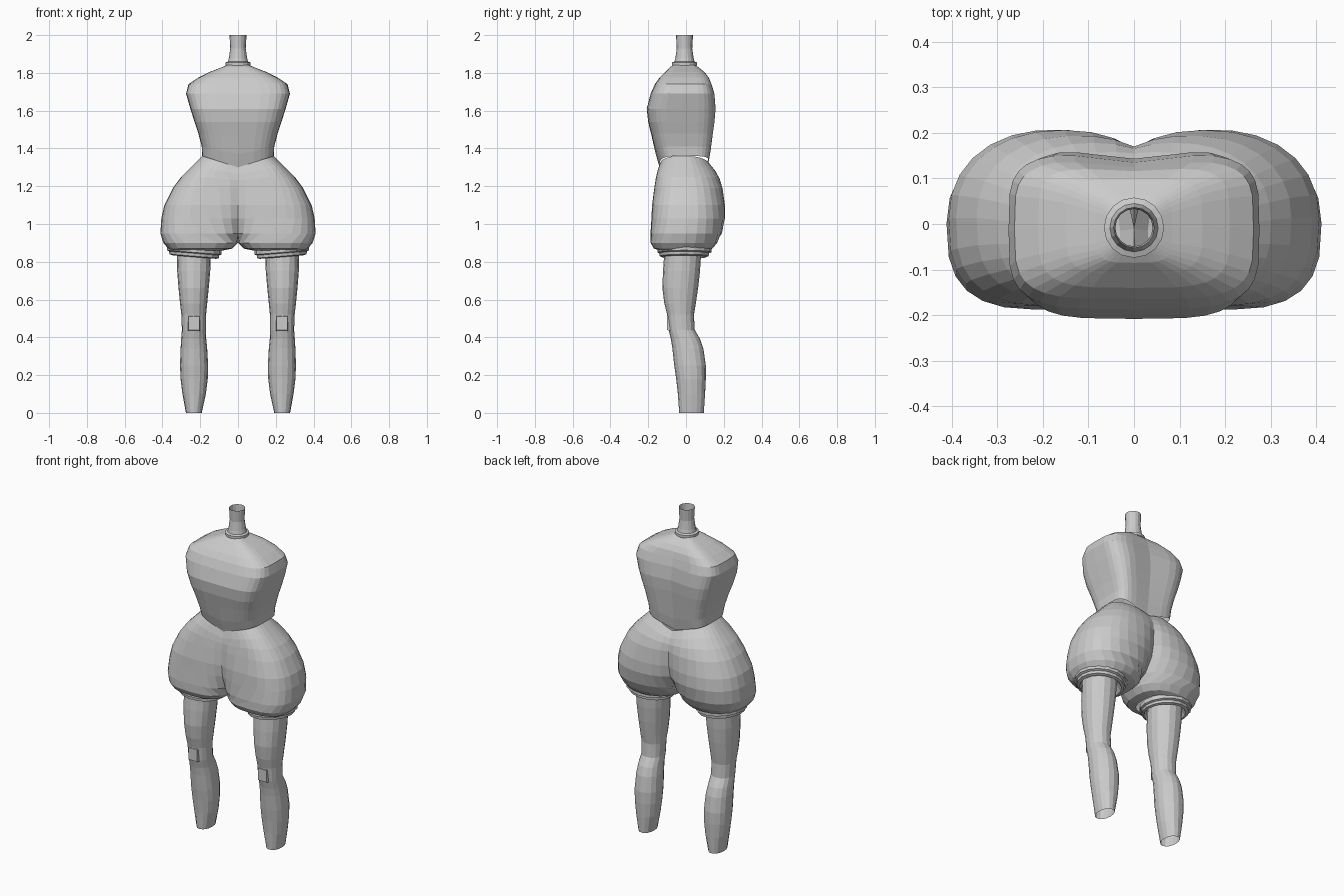
import bpy, bmesh, math

cube = bpy.data.objects.get("Cube")
if cube:
    bpy.data.objects.remove(cube, do_unlink=True)

grey = bpy.data.materials.new("plain grey")
grey.use_nodes = True
COLOUR = (0.6, 0.6, 0.6, 1)
grey.diffuse_color = COLOUR
grey.node_tree.nodes["Principled BSDF"].inputs["Base Color"].default_value = COLOUR


def half_ring(inner, outer, front, back, power_front, power_back, steps):
    """Superellipse outline, cut off where it would cross the middle plane."""
    cx, r = (inner + outer) / 2, (outer - inner) / 2
    cy, depth = (front + back) / 2, (back - front) / 2
    points = []
    for side, power in ((-1, power_front), (1, power_back)):
        end = math.acos(-min(1, max(0, cx / r)) ** (power / 2))
        arc = []
        for i in range(steps + 1):
            a = end * i / steps
            c, s = math.cos(a), abs(math.sin(a))
            x = cx + r * math.copysign(abs(c) ** (2 / power), c)
            arc.append((max(0, x), cy + side * depth * s ** (2 / power)))
        points += arc[::-1] if side < 0 else arc[1:]
    return points


def finish(name, bm):
    bmesh.ops.remove_doubles(bm, verts=bm.verts, dist=0.0005)
    bmesh.ops.recalc_face_normals(bm, faces=bm.faces)
    mesh = bpy.data.meshes.new(name)
    bm.to_mesh(mesh)
    bm.free()
    mesh.materials.append(grey)
    obj = bpy.data.objects.new(name, mesh)
    bpy.context.collection.objects.link(obj)
    mirror = obj.modifiers.new("mirror", 'MIRROR')
    mirror.merge_threshold = 0.001
    return obj


def loft(name, rows, power_front=2, power_back=2, steps=8, shape=None):
    """Skin rows of (z, inner x, outer x, front y, back y), mirrored in x."""
    bm = bmesh.new()
    rings = []
    for z, inner, outer, front, back in rows:
        ring = []
        for x, y in half_ring(inner, outer, front, back, power_front, power_back, steps):
            co = shape(x, y, z) if shape else (x, y, z)
            ring.append(bm.verts.new(co))
        rings.append(ring)
    for low, high in zip(rings, rings[1:]):
        for i in range(len(low) - 1):
            bm.faces.new((low[i], low[i + 1], high[i + 1], high[i]))
    return finish(name, bm)


def waist_v(x, y, z):
    """Drop the waistline to a point in the middle."""
    dip = 0.06 * max(0, 1 - abs(z - 1.36) / 0.16)
    return x, y, z - dip * max(0, 1 - x / 0.19)


def torso_shape(x, y, z):
    """Waist point plus a shallow groove down the spine."""
    if y > 0.05:
        y -= 0.02 * max(0, 1 - x / 0.16) * min(1, max(0, (1.82 - z) / 0.1))
    return waist_v(x, y, z)


def cuff_tilt(x, y, z):
    return x, y, z + 0.08 * (x - 0.235)


# Torso with flat arm openings and rounded shoulders
torso_rows = [(z, -w, w, f, b) for z, w, f, b in (
    (1.36, 0.19, -0.14, 0.13), (1.41, 0.192, -0.16, 0.14),
    (1.48, 0.21, -0.182, 0.15), (1.54, 0.23, -0.2, 0.158),
    (1.61, 0.252, -0.208, 0.163), (1.69, 0.275, -0.187, 0.155),
    (1.74, 0.262, -0.165, 0.14), (1.775, 0.21, -0.14, 0.125),
    (1.805, 0.15, -0.11, 0.1), (1.83, 0.085, -0.085, 0.065),
    (1.845, 0.05, -0.06, 0.04))]
loft("torso", torso_rows, 4, 4.5, 8, torso_shape)

# Neck stem with a collar, open at the top
neck_rows = [(z, -r, r, -0.008 - r, r - 0.008) for z, r in (
    (1.835, 0.06), (1.84, 0.066), (1.855, 0.066), (1.86, 0.053),
    (1.88, 0.048), (1.93, 0.041), (2.0, 0.045))]
loft("neck", neck_rows, steps=4)

# Puffed shorts, splitting into two legs below the crotch
loft("shorts", [
    (1.36, -0.19, 0.19, -0.14, 0.13), (1.3, -0.15, 0.25, -0.152, 0.158),
    (1.25, -0.12, 0.3, -0.16, 0.178), (1.19, -0.1, 0.345, -0.168, 0.194),
    (1.1, -0.08, 0.39, -0.18, 0.206), (1.03, -0.06, 0.406, -0.183, 0.207),
    (0.95, -0.025, 0.411, -0.188, 0.19), (0.9, 0.0, 0.395, -0.187, 0.165),
    (0.87, 0.03, 0.37, -0.17, 0.14), (0.86, 0.08, 0.355, -0.14, 0.12)],
    2.9, 2.2, 10, waist_v)

# Rolled cuffs, closing in towards the legs
loft("cuffs", [
    (0.88, 0.1, 0.36, -0.14, 0.12), (0.875, 0.088, 0.377, -0.152, 0.134),
    (0.85, 0.088, 0.377, -0.152, 0.134), (0.845, 0.1, 0.365, -0.142, 0.122),
    (0.83, 0.1, 0.363, -0.14, 0.12), (0.825, 0.115, 0.345, -0.128, 0.105),
    (0.86, 0.14, 0.325, -0.115, 0.085)], steps=8, shape=cuff_tilt)

# Legs with bent knees and full calves
loft("legs", [
    (0.87, 0.143, 0.325, -0.113, 0.082), (0.75, 0.147, 0.322, -0.122, 0.074),
    (0.66, 0.155, 0.315, -0.125, 0.064), (0.58, 0.163, 0.307, -0.115, 0.052),
    (0.52, 0.169, 0.3, -0.1, 0.042), (0.44, 0.17, 0.297, -0.092, 0.046),
    (0.39, 0.168, 0.301, -0.08, 0.075), (0.34, 0.163, 0.304, -0.072, 0.092),
    (0.25, 0.158, 0.307, -0.062, 0.105), (0.18, 0.16, 0.304, -0.052, 0.105),
    (0.1, 0.17, 0.294, -0.043, 0.101), (0.0, 0.192, 0.276, -0.036, 0.094)],
    2.2, 2.2, 8)

# Knee pads
bm = bmesh.new()
bmesh.ops.create_cube(bm, size=1)
for v in bm.verts:
    inset = 0.8 if v.co.y < 0 else 1
    v.co = (0.233 + v.co.x * 0.07 * inset, -0.084 + v.co.y * 0.034,
            0.475 + v.co.z * 0.09 * inset)
finish("knee_pads", bm)
